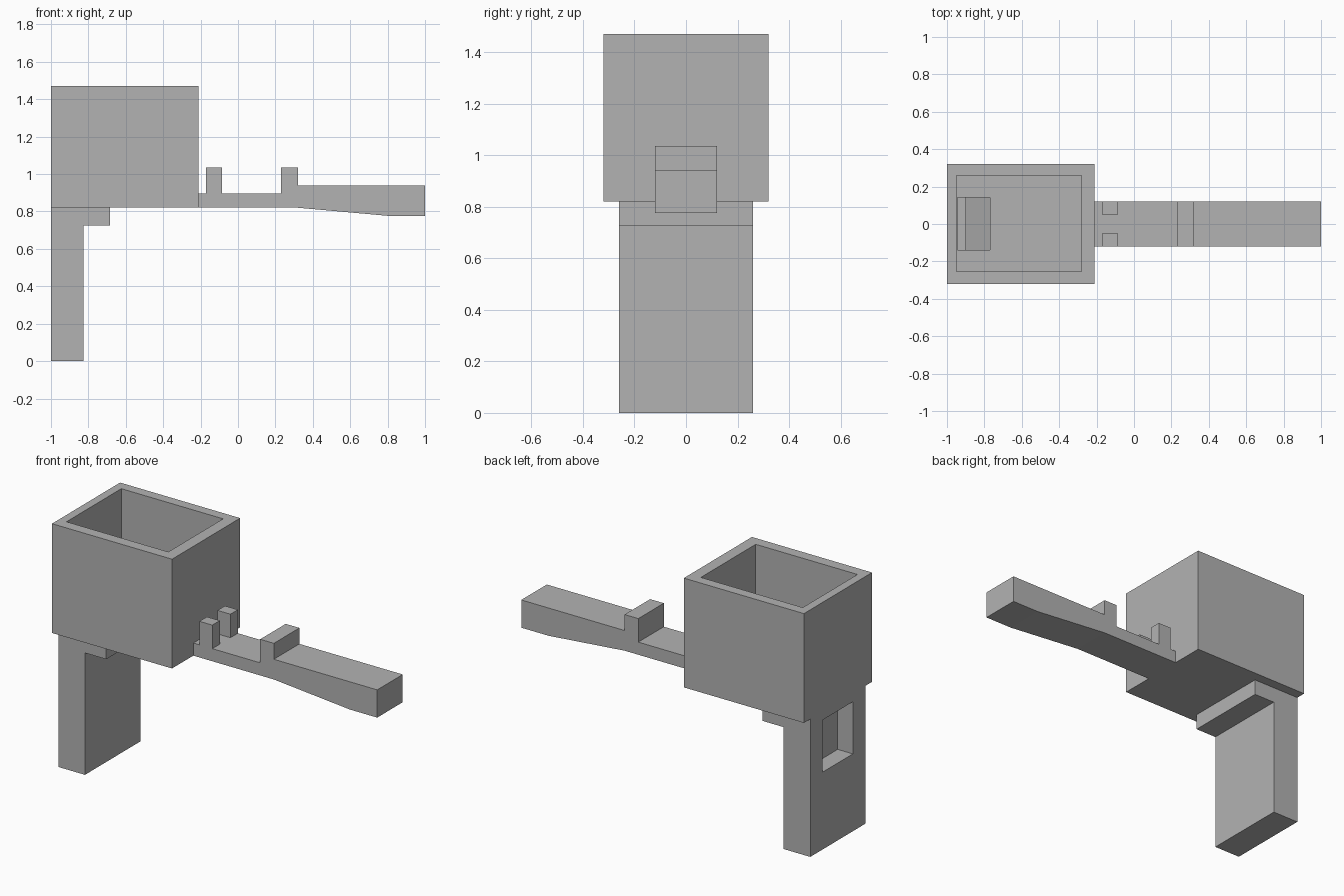
import bpy
import bmesh

cube = bpy.data.objects.get("Cube")
if cube:
    bpy.data.objects.remove(cube, do_unlink=True)

# Single plain grey for every part
grey = bpy.data.materials.new("plain grey")
grey.use_nodes = True
color = (0.45, 0.45, 0.45, 1)
grey.diffuse_color = color
for node in grey.node_tree.nodes:
    if node.type == 'BSDF_PRINCIPLED':
        node.inputs["Base Color"].default_value = color


def prism(name, profile, y0, y1):
    """Extrude an (x, z) side profile from y0 to y1."""
    bm = bmesh.new()
    face = bm.faces.new([bm.verts.new((x, y0, z)) for x, z in profile])
    swept = bmesh.ops.extrude_face_region(bm, geom=[face])["geom"]
    verts = [g for g in swept if isinstance(g, bmesh.types.BMVert)]
    bmesh.ops.translate(bm, verts=verts, vec=(0, y1 - y0, 0))
    bmesh.ops.recalc_face_normals(bm, faces=bm.faces)
    mesh = bpy.data.meshes.new(name)
    bm.to_mesh(mesh)
    bm.free()
    mesh.materials.append(grey)
    obj = bpy.data.objects.new(name, mesh)
    bpy.context.collection.objects.link(obj)
    return obj


def box(name, x0, x1, y0, y1, z0, z1):
    return prism(name, [(x0, z0), (x1, z0), (x1, z1), (x0, z1)], y0, y1)


def cut(target, cutter):
    cutter.hide_render = True
    cutter.hide_set(True)
    mod = target.modifiers.new("cut " + cutter.name, 'BOOLEAN')
    mod.operation = 'DIFFERENCE'
    mod.solver = 'EXACT'
    mod.object = cutter


# Open-topped hopper and the leg with its short ledge
hopper = box("hopper", -1, -0.21, -0.32, 0.32, 0.82, 1.47)
leg = prism("leg", [(-1, 0), (-0.825, 0), (-0.825, 0.725),
                    (-0.685, 0.725), (-0.685, 0.82), (-1, 0.82)], -0.26, 0.26)

# Hopper cavity, and the chute dropping from its floor to a window in the leg
cavity = box("cavity_cutter", -0.95, -0.28, -0.255, 0.26, 0.87, 1.6)
chute = prism("chute_cutter", [(-1.1, 0.46), (-0.9, 0.46), (-0.9, 0.7),
                               (-0.77, 0.83), (-0.77, 0.95), (-0.945, 0.95),
                               (-0.945, 0.77), (-1.1, 0.77)], -0.14, 0.143)
cut(hopper, cavity)
cut(hopper, chute)
cut(leg, chute)

# Handle arm with a full-width stop and a thicker, tapered grip
prism("handle", [(-0.21, 0.82), (0.32, 0.82), (0.82, 0.775), (1, 0.775),
                 (1, 0.94), (0.32, 0.94), (0.32, 1.035), (0.23, 1.035),
                 (0.23, 0.895), (-0.21, 0.895)], -0.12, 0.12)

# Pair of posts at the inner end of the handle
for side, name in ((1, "left_post"), (-1, "right_post")):
    y0, y1 = sorted((side * 0.05, side * 0.12))
    box(name, -0.17, -0.085, y0, y1, 0.895, 1.035)
